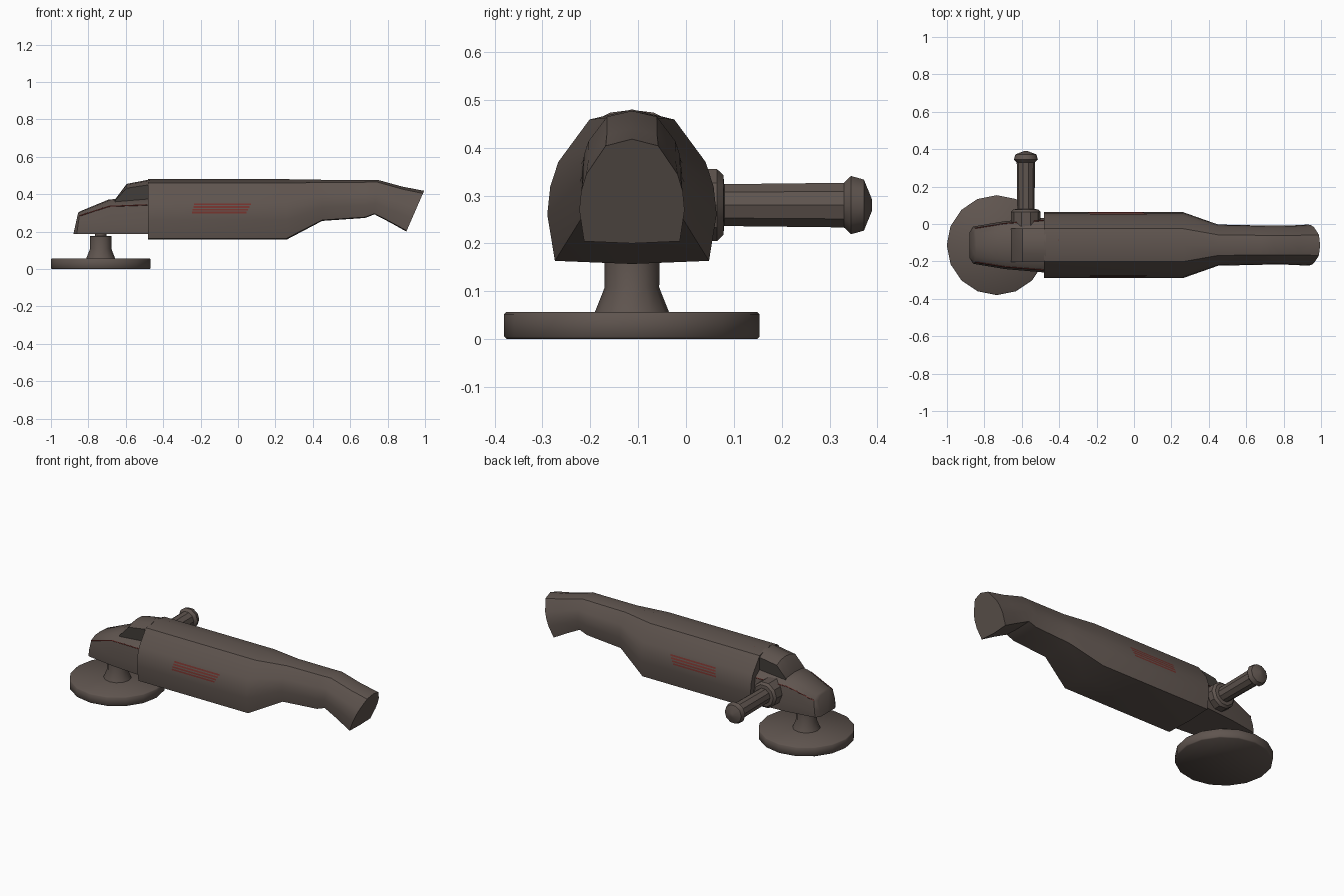
import bpy, bmesh, math
from mathutils import Vector

if "Cube" in bpy.data.objects:
    bpy.data.objects.remove(bpy.data.objects["Cube"])

CY = -0.113          # long axis of the tool
def mat(name, c):
    m = bpy.data.materials.new(name)
    m.diffuse_color = (*c, 1)
    m.use_nodes = True
    m.node_tree.nodes["Principled BSDF"].inputs["Base Color"].default_value = m.diffuse_color
    return m
BROWN = mat("brown grey", (0.115, 0.09, 0.078))
DARK = mat("dark recess", (0.055, 0.047, 0.041))
RED = mat("dull red", (0.17, 0.032, 0.026))

def finish(name, bm, mats, angle=40):
    bmesh.ops.recalc_face_normals(bm, faces=bm.faces)
    me = bpy.data.meshes.new(name)
    bm.to_mesh(me)
    bm.free()
    for m in mats:
        me.materials.append(m)
    ob = bpy.data.objects.new(name, me)
    bpy.context.collection.objects.link(ob)
    bpy.ops.object.select_all(action='DESELECT')
    ob.select_set(True)
    bpy.context.view_layer.objects.active = ob
    if angle:
        bpy.ops.object.shade_smooth_by_angle(angle=math.radians(angle))
    return ob

def skin(bm, rings):
    n = len(rings[0])
    for a, b in zip(rings, rings[1:]):
        for i in range(n):
            bm.faces.new((a[i], a[(i + 1) % n], b[(i + 1) % n], b[i]))
    bm.faces.new(rings[0])
    bm.faces.new(rings[-1])

def loft(name, half, stations, mats=(BROWN,), rule=None, angle=40):
    """half: (u, t) from bottom centre to top centre; stations: x_bottom, x_top, z_bottom, z_top, half width"""
    sec = half + [(-u, t) for u, t in reversed(half) if u > 0]
    bm = bmesh.new()
    rings = [[bm.verts.new((xb + (xt - xb) * t, CY + u * w, zb + (zt - zb) * t)) for u, t in sec]
             for xb, xt, zb, zt, w in stations]
    skin(bm, rings)
    if rule:
        bm.normal_update()
        for f in bm.faces:
            f.material_index = rule(f)
    return finish(name, bm, mats, angle)

def lathe(name, profile, centre, axis, n, angle=35):
    """profile: (radius, distance along axis)"""
    bm = bmesh.new()
    rings = []
    for r, d in profile:
        ring = []
        for i in range(n):
            a = 2 * math.pi * i / n
            p = (r * math.cos(a), r * math.sin(a), d) if axis == 'z' else (r * math.cos(a), d, r * math.sin(a))
            ring.append(bm.verts.new(Vector(centre) + Vector(p)))
        rings.append(ring)
    skin(bm, rings)
    return finish(name, bm, (BROWN,), angle)

# motor body and rear grip
BODY = [(0, 0), (0.91, 0.02), (1, 0.32), (0.965, 0.5), (0.87, 0.66), (0.5, 0.935), (0, 1)]
loft("motor_body", BODY, [
    (-0.48, -0.48, 0.157, 0.48, 0.177),
    (0.26, 0.26, 0.157, 0.48, 0.177),
    (0.45, 0.45, 0.257, 0.477, 0.11),
    (0.68, 0.68, 0.273, 0.477, 0.105),
    (0.73, 0.745, 0.292, 0.477, 0.104),
    (0.82, 0.88, 0.245, 0.44, 0.105),
    (0.90, 0.995, 0.20, 0.418, 0.11)])

# gear head
HEAD = [(0, 0), (0.97, 0), (1, 0.3), (0.9, 0.8), (0.6, 0.97), (0, 1)]
loft("gear_head", HEAD, [
    (-0.88, -0.855, 0.187, 0.30, 0.07),
    (-0.862, -0.845, 0.187, 0.308, 0.10),
    (-0.69, -0.69, 0.187, 0.372, 0.128),
    (-0.47, -0.47, 0.187, 0.382, 0.147)])

# raised wedge joining head to body, with dark flanks
loft("head_ridge", [(0, 0), (1, 0), (1, 0.8), (0.5, 0.96), (0, 1)], [
    (-0.66, -0.655, 0.34, 0.375, 0.09),
    (-0.60, -0.595, 0.34, 0.455, 0.09),
    (-0.47, -0.47, 0.34, 0.479, 0.09)],
    (BROWN, DARK), lambda f: 1 if abs(f.normal.y) > 0.9 else 0)

# disc and spindle
DX = -0.734
lathe("grinding_disc", [(0.262, 0), (0.267, 0.005), (0.267, 0.052), (0.262, 0.057)],
      (DX, CY, 0), 'z', 16, 50)
lathe("spindle_hub", [(0.078, 0.055), (0.057, 0.108), (0.058, 0.175), (0.03, 0.176), (0.03, 0.2)],
      (DX, CY, 0), 'z', 12)

# side handle
lathe("side_handle", [(0.08, -0.02), (0.079, 0.065), (0.066, 0.078), (0.046, 0.08), (0.049, 0.33),
                      (0.064, 0.345), (0.056, 0.372), (0.012, 0.389)],
      (-0.578, 0, 0.28), 'y', 10)

# red vent slots on both flanks, following the curve of the body
def half_width(z):
    t = (z - 0.157) / 0.323
    for (u0, t0), (u1, t1) in zip(BODY, BODY[1:]):
        if t0 <= t <= t1:
            return 0.177 * (u0 + (u1 - u0) * (t - t0) / (t1 - t0))
bm = bmesh.new()
for s in (-1, 1):
    for k in range(4):
        z0 = 0.297 + 0.015 * k
        z1 = z0 + 0.009
        x0, x1 = -0.245 + 0.003 * k, 0.045 + 0.008 * k
        bm.faces.new([bm.verts.new((x, CY + s * (half_width(z) + 0.003), z))
                      for x, z in ((x0, z0), (x1, z0), (x1, z1), (x0, z1))][::-s])
me = bpy.data.meshes.new("vent_slots")
bm.to_mesh(me)
bm.free()
me.materials.append(RED)
bpy.context.collection.objects.link(bpy.data.objects.new("vent_slots", me))

# thin red trim lines
def trim(name, pts, r=0.004):
    cu = bpy.data.curves.new(name, 'CURVE')
    cu.dimensions = '3D'
    cu.bevel_depth = r
    cu.bevel_resolution = 0
    sp = cu.splines.new('POLY')
    sp.points.add(len(pts) - 1)
    for p, c in zip(sp.points, pts):
        p.co = (*c, 1)
    cu.materials.append(RED)
    bpy.context.collection.objects.link(bpy.data.objects.new(name, cu))

for side, s in (("left", 1), ("right", -1)):
    trim("head_trim_" + side, [(-0.848, CY + s * 0.09, 0.284), (-0.69, CY + s * 0.115, 0.335),
                               (-0.485, CY + s * 0.132, 0.343)], 0.003)
trim("top_trim", [(-0.405, CY + 0.03, 0.472), (-0.425, CY - 0.085, 0.456)], 0.003)
